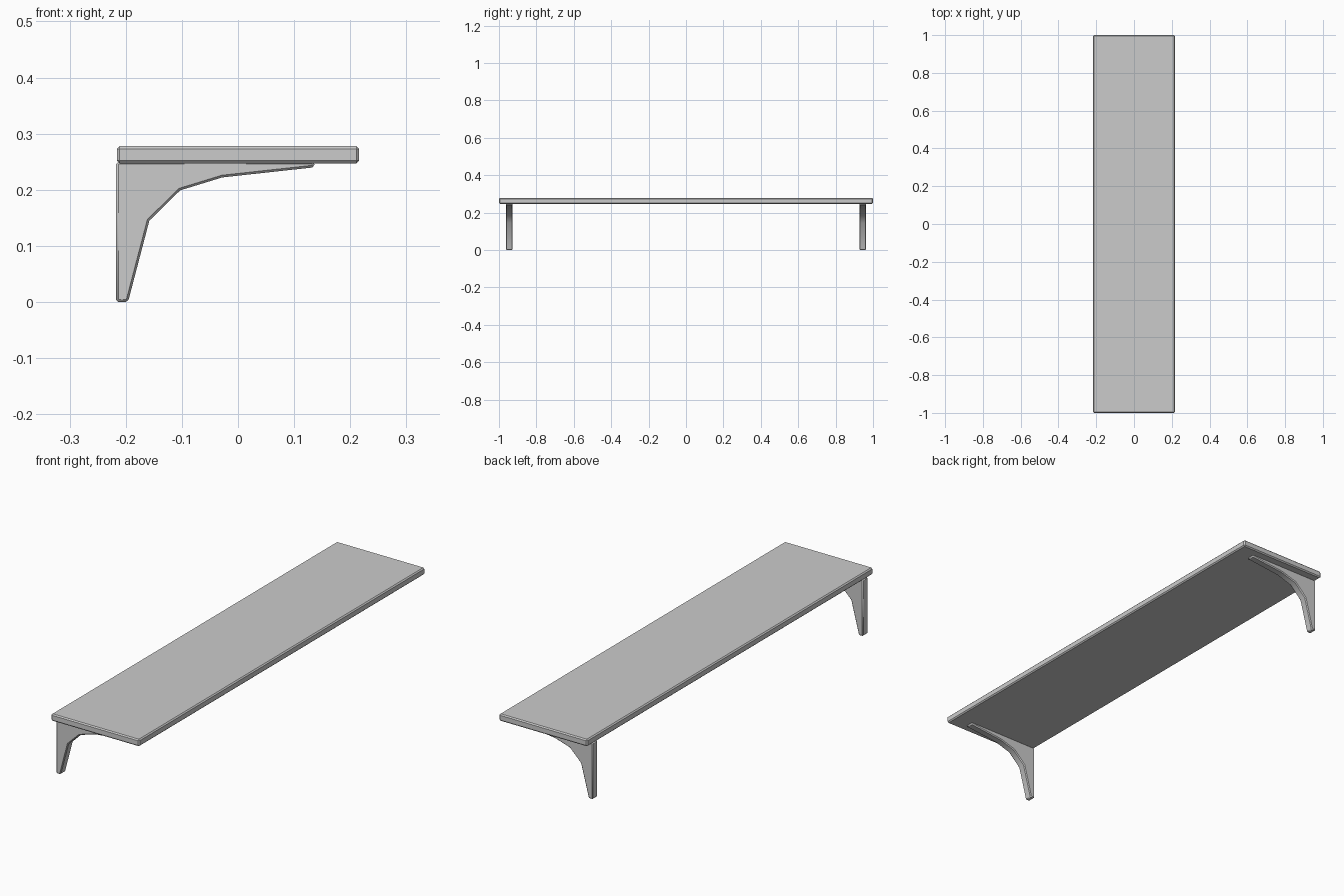
import bpy
import bmesh
from math import radians

cube = bpy.data.objects.get("Cube")
if cube:
    bpy.data.objects.remove(cube, do_unlink=True)

grey = bpy.data.materials.new("light_grey")
grey.use_nodes = True
colour = (0.6, 0.6, 0.6, 1)
grey.diffuse_color = colour
grey.node_tree.nodes["Principled BSDF"].inputs["Base Color"].default_value = colour


def extrude_profile(name, profile, y0, y1, bevel):
    """Extrude an x-z outline along y and chamfer its edges."""
    bm = bmesh.new()
    face = bm.faces.new([bm.verts.new((x, y0, z)) for x, z in profile])
    grown = bmesh.ops.extrude_face_region(bm, geom=[face])["geom"]
    verts = [v for v in grown if isinstance(v, bmesh.types.BMVert)]
    bmesh.ops.translate(bm, verts=verts, vec=(0, y1 - y0, 0))
    bmesh.ops.recalc_face_normals(bm, faces=bm.faces)
    mesh = bpy.data.meshes.new(name)
    bm.to_mesh(mesh)
    bm.free()
    mesh.materials.append(grey)
    obj = bpy.data.objects.new(name, mesh)
    bpy.context.collection.objects.link(obj)
    mod = obj.modifiers.new("chamfer", "BEVEL")
    mod.width = bevel
    mod.segments = 1
    mod.limit_method = "ANGLE"
    mod.angle_limit = radians(40)
    return obj


# Board
board = [(-0.216, 0.247), (0.216, 0.247), (0.216, 0.278), (-0.216, 0.278)]
extrude_profile("shelf_board", board, -1, 1, 0.005)

# Curved brackets, tall against the wall side and tapering outward
bracket = [(-0.217, 0), (-0.196, 0), (-0.158, 0.145), (-0.103, 0.199),
           (-0.028, 0.222), (0.136, 0.24), (0.136, 0.25), (-0.217, 0.25)]
for name, y in (("front_bracket", -0.945), ("back_bracket", 0.945)):
    obj = extrude_profile(name, bracket, y - 0.018, y + 0.018, 0.004)
    bpy.ops.object.select_all(action="DESELECT")
    obj.select_set(True)
    bpy.context.view_layer.objects.active = obj
    bpy.ops.object.shade_smooth_by_angle(angle=radians(50))
